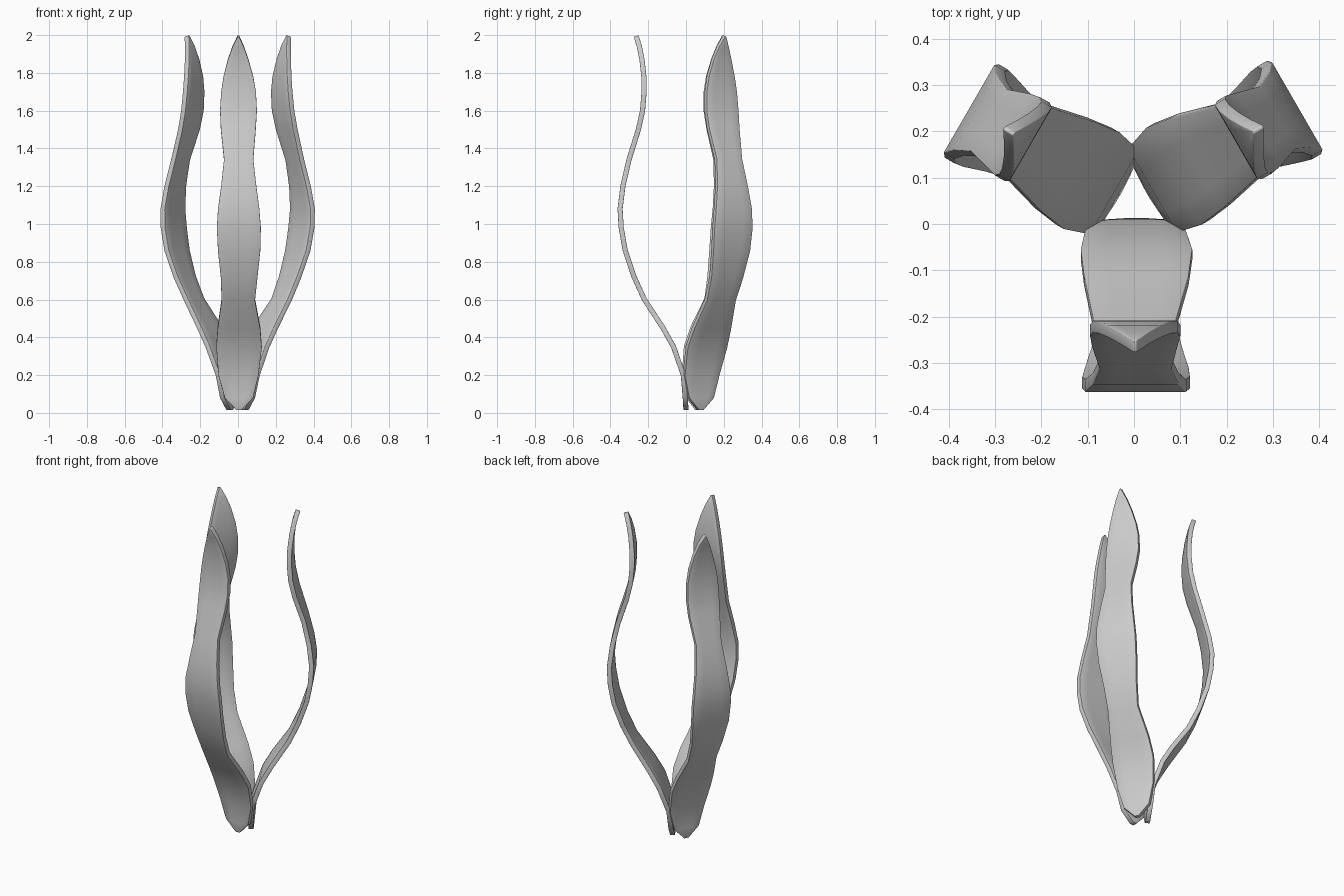
import bpy, bmesh, math
from mathutils import Matrix, Vector

if "Cube" in bpy.data.objects:
    bpy.data.objects.remove(bpy.data.objects["Cube"])

# blade stations: height, depth, left edge, right edge
STATIONS = [
    (0.015, 0.000, -0.008, 0.018),
    (0.08, -0.004, -0.070, 0.080),
    (0.20, -0.014, -0.103, 0.108),
    (0.35, -0.066, -0.115, 0.126),
    (0.45, -0.122, -0.108, 0.118),
    (0.60, -0.220, -0.087, 0.090),
    (0.72, -0.275, -0.091, 0.103),
    (0.86, -0.322, -0.106, 0.118),
    (0.98, -0.343, -0.112, 0.121),
    (1.08, -0.349, -0.106, 0.113),
    (1.20, -0.334, -0.089, 0.097),
    (1.34, -0.302, -0.074, 0.081),
    (1.50, -0.252, -0.091, 0.094),
    (1.60, -0.230, -0.095, 0.100),
    (1.70, -0.222, -0.089, 0.095),
    (1.78, -0.223, -0.077, 0.081),
    (1.87, -0.233, -0.054, 0.056),
    (1.94, -0.247, -0.029, 0.031),
    (1.995, -0.264, -0.002, 0.006),
]
COLUMNS = 4
PIVOT = Vector((0, 0.047, 0))


def make_blade(name, angle):
    # wavy ribbon following the stations, turned about the centre axis
    bm = bmesh.new()
    rows = [[bm.verts.new((l + (r - l) * i / COLUMNS, y, z)) for i in range(COLUMNS + 1)]
            for z, y, l, r in STATIONS]
    for a, b in zip(rows, rows[1:]):
        for i in range(COLUMNS):
            bm.faces.new((a[i], a[i + 1], b[i + 1], b[i]))
    turn = Matrix.Translation(PIVOT) @ Matrix.Rotation(angle, 4, 'Z') @ Matrix.Translation(-PIVOT)
    bm.transform(turn)
    mesh = bpy.data.meshes.new(name)
    bm.to_mesh(mesh)
    bm.free()
    ob = bpy.data.objects.new(name, mesh)
    bpy.context.collection.objects.link(ob)

    # thickness and softened rim
    solid = ob.modifiers.new("thickness", 'SOLIDIFY')
    solid.thickness = 0.027
    solid.offset = 0
    bevel = ob.modifiers.new("rim", 'BEVEL')
    bevel.width = 0.008
    bevel.segments = 2
    bevel.limit_method = 'ANGLE'
    bevel.angle_limit = math.radians(50)

    bpy.ops.object.select_all(action='DESELECT')
    ob.select_set(True)
    bpy.context.view_layer.objects.active = ob
    bpy.ops.object.shade_smooth_by_angle(angle=math.radians(50))


# three blades around the centre
for i, side in enumerate(("front", "back_right", "back_left")):
    make_blade("blade_" + side, math.radians(120 * i))
